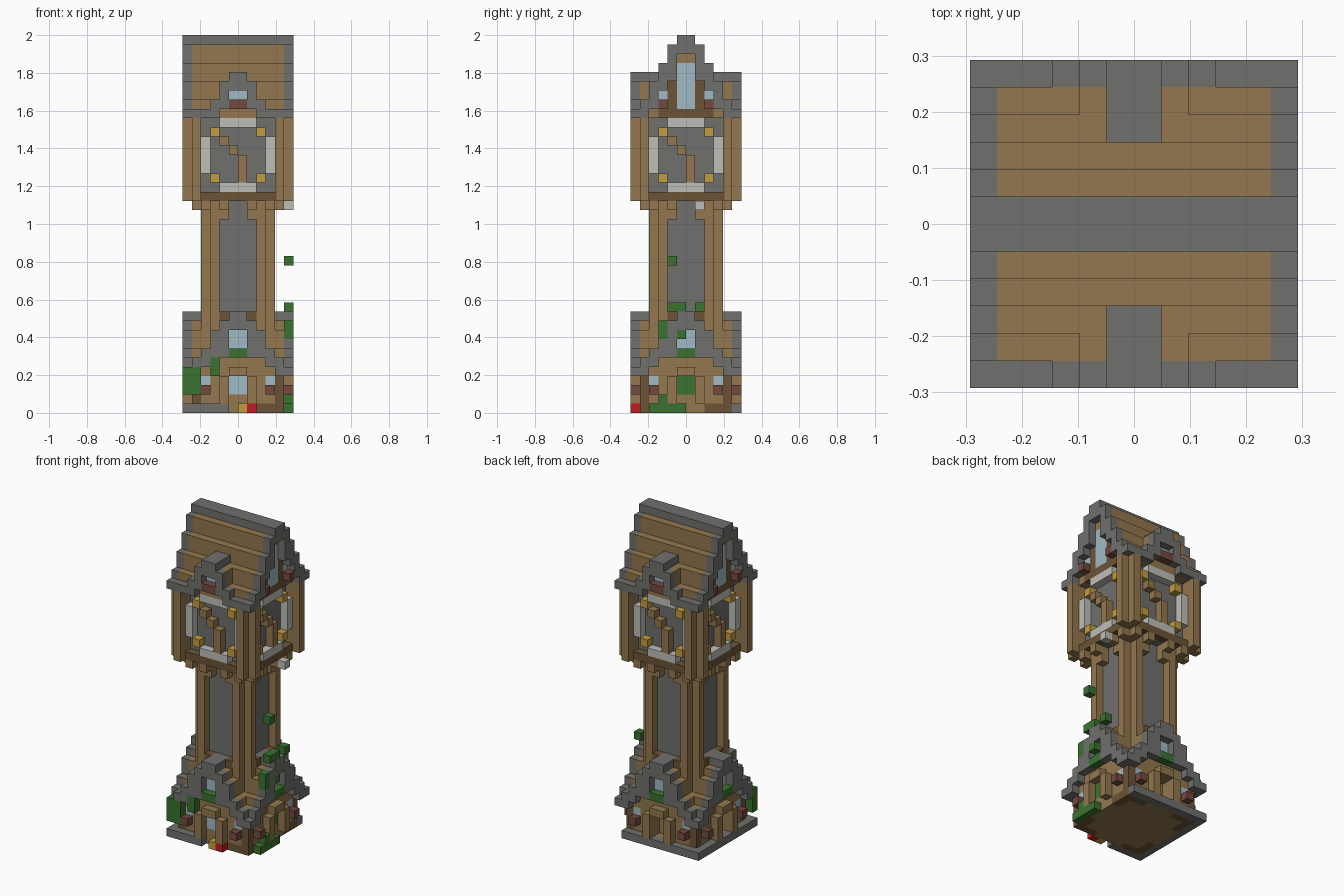
import bpy
import bmesh
from mathutils import Vector

if "Cube" in bpy.data.objects:
    bpy.data.objects.remove(bpy.data.objects["Cube"], do_unlink=True)

UNIT = 2 / 41  # edge of one block
PALETTE = {"stone": (112, 112, 110), "timber": (147, 119, 78), "dark_timber": (108, 84, 55),
           "pale_stone": (190, 190, 186), "glass": (160, 186, 197), "leaf": (58, 114, 48),
           "flower_red": (190, 28, 34), "gold": (196, 158, 62), "brick": (116, 72, 62)}


def linear(c):
    c /= 255
    return c / 12.92 if c <= 0.04045 else ((c + 0.055) / 1.055) ** 2.4


def make_material(name, rgb):
    mat = bpy.data.materials.new(name)
    mat.use_nodes = True
    colour = (*[linear(c) for c in rgb], 1)
    mat.diffuse_color = colour
    bsdf = next(n for n in mat.node_tree.nodes if n.type == 'BSDF_PRINCIPLED')
    bsdf.inputs["Base Color"].default_value = colour
    bsdf.inputs["Roughness"].default_value = 0.9
    return mat


MATERIALS = {n: make_material(n, c) for n, c in PALETTE.items()}
blocks = {}  # cell -> (part, colour)
FRONT, RIGHT, BACK, LEFT = range(4)
ALL = (FRONT, RIGHT, BACK, LEFT)


def fill(part, colour, x, y, z):
    for i in range(*x):
        for j in range(*y):
            for k in range(*z):
                blocks[i, j, k] = (part, colour)


def on_side(part, colour, u, d, z, sides=ALL, mirror=False):
    """Box on a face: u runs along the face, d outward from the axis."""
    spans = [u, (-u[1], -u[0])] if mirror else [u]
    for a, b in spans:
        for s in sides:
            x, y = [((a, b), (-d[1], -d[0])), (d, (a, b)),
                    ((-b, -a), d), ((-d[1], -d[0]), (-b, -a))][s]
            fill(part, colour, x, y, z)


def band(i):
    """Distance of a cell from the axis, counted in blocks."""
    return i if i >= 0 else -1 - i


def cross_roof(part, base, main, main_low, cross, cross_low):
    """Stepped ridge along x crossed by one along y, with stone verges."""
    for i in range(-6, 6):
        for j in range(-6, 6):
            bx, by = band(i), band(j)
            cell = ((i, i + 1), (j, j + 1))
            if bx == 5 and by == 5:
                fill(part, "stone", *cell, (base, base + 1))
            elif bx == 5:
                fill(part, "stone", *cell, (main_low[by], main[by]))
            elif by == 5:
                fill(part, "stone", *cell, (cross_low[bx], cross[bx]))
            else:
                top = max(main[by], cross[bx])
                fill(part, "timber", *cell, (base, top))
                ridge = by == 0 or (bx == 0 and cross[0] > main[by])
                if ridge:
                    fill(part, "stone", *cell, (top - 1, top))


# Ground paving and lower house walls
fill("paving", "stone", (-6, 5), (5, 6), (0, 1))
fill("paving", "stone", (-6, -5), (-6, 6), (0, 1))
fill("paving", "stone", (-6, -1), (-6, -5), (0, 1))
fill("house_walls", "timber", (-5, 5), (-5, 5), (0, 5))
on_side("house_walls", "dark_timber", (2, 5), (4, 5), (0, 1), mirror=True)
on_side("house_walls", "dark_timber", (4, 5), (4, 5), (0, 5), mirror=True)

# Lower cross gabled roof
steps, lows = [11, 10, 9, 7, 6, 5], [9, 6, 6, 5, 4, 4]
cross_roof("house_roof", 4, steps, lows, steps, lows)
on_side("gable_windows", "glass", (-1, 1), (4, 5), (7, 9))
on_side("gable_planters", "leaf", (-1, 1), (5, 6), (6, 7))

# Doors, frames, small windows and sills
on_side("front_door", "glass", (-1, 1), (4, 5), (2, 4), [FRONT])
on_side("ivy_door", "leaf", (-1, 1), (4, 5), (2, 4), [RIGHT])
for cell in [(i, j, k) for i in (-1, 0) for j in (4,) for k in (1, 2, 3)]:
    blocks.pop(cell)
    blocks.pop((-1 - cell[1], cell[0], cell[2]))
on_side("door_frames", "timber", (1, 2), (5, 6), (1, 4), mirror=True)
on_side("door_frames", "timber", (-1, 1), (5, 6), (4, 5))
on_side("house_windows", "glass", (3, 4), (4, 5), (3, 4), mirror=True)
on_side("window_boxes", "brick", (3, 4), (5, 6), (2, 3), mirror=True)

# Shaft with notched corner columns and top brackets
fill("shaft", "stone", (-3, 3), (-3, 3), (9, 23))
on_side("shaft_columns", "timber", (2, 3), (2, 4), (9, 23), mirror=True)
on_side("shaft_feet", "dark_timber", (1, 2), (3, 4), (10, 11), mirror=True)
on_side("brackets", "timber", (1, 2), (3, 4), (21, 23), mirror=True)
on_side("brackets", "timber", (3, 4), (3, 5), (22, 23), mirror=True)
on_side("brackets", "timber", (1, 2), (4, 5), (22, 23), mirror=True)

# Clock chamber
fill("clock_chamber", "stone", (-4, 4), (-4, 4), (23, 32))
on_side("chamber_beams", "dark_timber", (-4, 4), (4, 5), (23, 24))
on_side("chamber_posts", "timber", (4, 5), (4, 6), (23, 32), mirror=True)
for low in (24, 31):
    on_side("dial_rims", "pale_stone", (-2, 2), (4, 5), (low, low + 1))
on_side("dial_rims", "pale_stone", (3, 4), (4, 5), (26, 30), mirror=True)
for low in (25, 30):
    on_side("dial_studs", "gold", (2, 3), (4, 5), (low, low + 1), mirror=True)
on_side("clock_hands", "timber", (-2, -1), (4, 5), (29, 30))
on_side("clock_hands", "timber", (-1, 0), (4, 5), (28, 29))
on_side("clock_hands", "timber", (0, 1), (4, 5), (25, 28))
fill("lantern", "pale_stone", (5, 6), (1, 2), (22, 23))

# Upper roof with front and back dormers
cross_roof("upper_roof", 32, [41, 40, 38, 36, 34, 33], [39, 36, 35, 33, 32, 32],
           [37, 36, 34, 33, 33, 33], [35, 33, 32, 32, 32, 32])
ends, dormers = (RIGHT, LEFT), (FRONT, BACK)
on_side("upper_beams", "dark_timber", (-3, 3), (4, 5), (32, 33), ends)
on_side("tall_windows", "glass", (-1, 1), (4, 5), (33, 38), ends)
on_side("tall_window_frames", "dark_timber", (1, 2), (4, 5), (33, 36), ends, True)
on_side("upper_windows", "glass", (2, 3), (4, 5), (34, 35), ends, True)
on_side("upper_boxes", "brick", (2, 3), (5, 6), (33, 34), ends, True)
on_side("upper_windows", "glass", (-1, 1), (4, 5), (34, 35), dormers)
on_side("upper_boxes", "brick", (-1, 1), (5, 6), (33, 34), dormers)

# Climbing leaves and flowers
on_side("front_ivy", "leaf", (-6, -4), (5, 6), (2, 5), [FRONT])
on_side("front_ivy", "leaf", (-3, -2), (5, 6), (4, 6), [FRONT])
for u, z in [((-4, 0), (0, 1)), ((-3, -2), (1, 2)), ((-3, -2), (8, 10)), ((-1, 0), (8, 9)),
             ((-2, 0), (11, 12)), ((1, 2), (11, 12)), ((-2, -1), (16, 17))]:
    on_side("side_ivy", "leaf", u, (5, 6), z, [RIGHT])
on_side("yellow_flower", "gold", (0, 1), (5, 6), (0, 1), [FRONT])
on_side("red_flower", "flower_red", (1, 2), (5, 6), (0, 1), [FRONT])


def build(part):
    """Skin the exposed block faces of one part and merge flat areas."""
    bm = bmesh.new()
    slots = []
    for cell, (owner, colour) in blocks.items():
        if owner != part:
            continue
        if colour not in slots:
            slots.append(colour)
        for axis in range(3):
            for sign in (-1, 1):
                near = list(cell)
                near[axis] += sign
                if tuple(near) in blocks:
                    continue
                n, a, b = Vector(), Vector(), Vector()
                n[axis] = sign / 2
                a[(axis + 1) % 3] = 0.5
                b[(axis + 2) % 3] = 0.5 * sign
                c = Vector(cell) + Vector((0.5, 0.5, 0.5)) + n
                corners = (c - a - b, c + a - b, c + a + b, c - a + b)
                face = bm.faces.new([bm.verts.new(p * UNIT) for p in corners])
                face.material_index = slots.index(colour)
    bmesh.ops.remove_doubles(bm, verts=bm.verts, dist=UNIT / 100)
    bmesh.ops.dissolve_limit(bm, angle_limit=0.01, verts=bm.verts, edges=bm.edges,
                             delimit={'MATERIAL'})
    mesh = bpy.data.meshes.new(part)
    bm.to_mesh(mesh)
    bm.free()
    for name in slots:
        mesh.materials.append(MATERIALS[name])
    bpy.context.scene.collection.objects.link(bpy.data.objects.new(part, mesh))


for part in dict.fromkeys(owner for owner, _ in blocks.values()):
    build(part)
